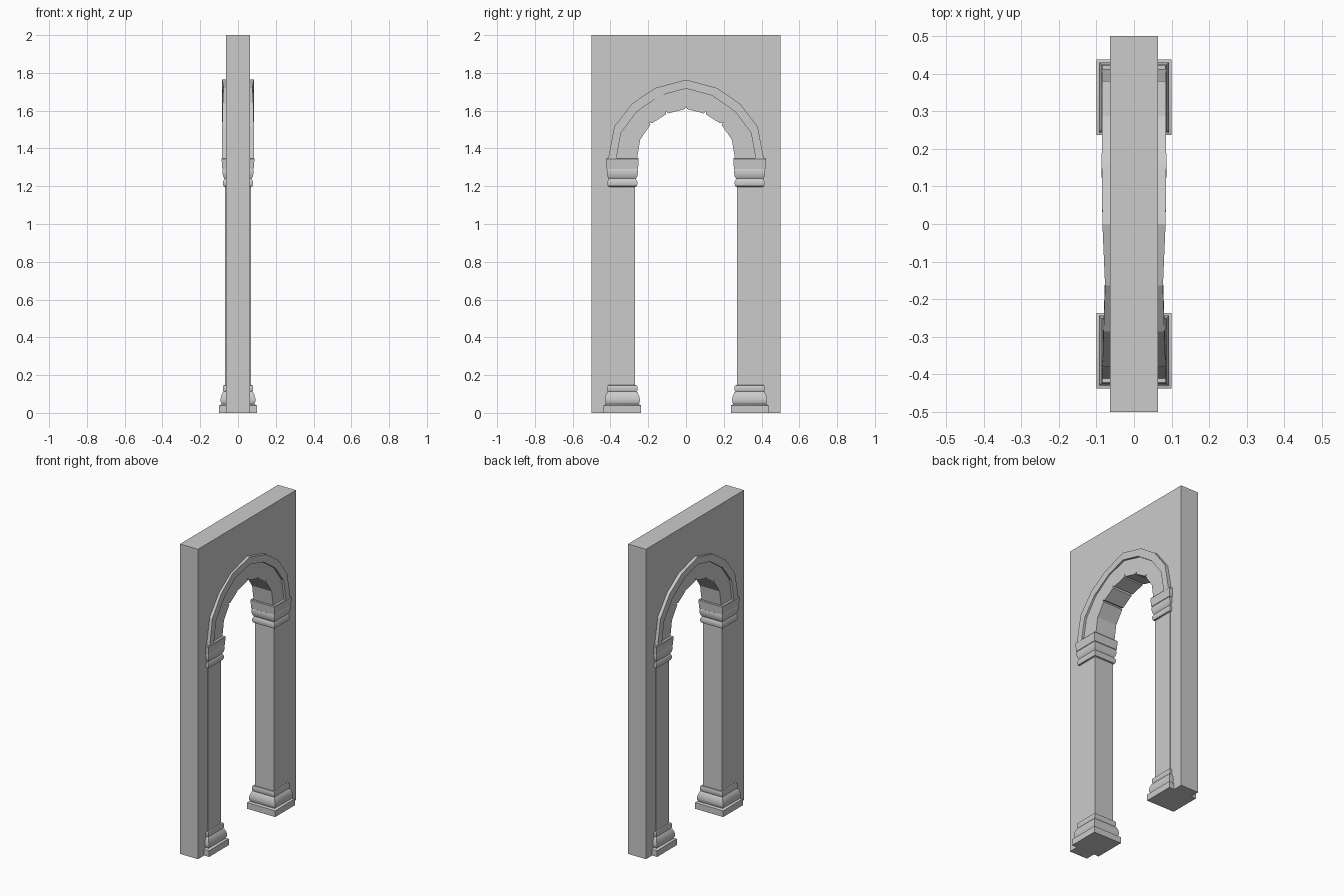
import bpy, bmesh
from mathutils import Vector

cube = bpy.data.objects.get("Cube")
if cube:
    bpy.data.objects.remove(cube, do_unlink=True)

stone = bpy.data.materials.new("grey stone")
stone.use_nodes = True
COLOUR = (0.6, 0.6, 0.6, 1)
stone.diffuse_color = COLOUR
stone.node_tree.nodes["Principled BSDF"].inputs["Base Color"].default_value = COLOUR


def finish(bm, name, smooth=False):
    bmesh.ops.recalc_face_normals(bm, faces=bm.faces)
    mesh = bpy.data.meshes.new(name)
    bm.to_mesh(mesh)
    bm.free()
    mesh.materials.append(stone)
    obj = bpy.data.objects.new(name, mesh)
    bpy.context.collection.objects.link(obj)
    if smooth:
        bpy.ops.object.select_all(action='DESELECT')
        obj.select_set(True)
        bpy.context.view_layer.objects.active = obj
        bpy.ops.object.shade_smooth_by_angle(angle=0.6)
    return obj


def loft(name, rings, smooth=False):
    """Skin rings of four points and cap both ends."""
    bm = bmesh.new()
    loops = [[bm.verts.new(p) for p in ring] for ring in rings]
    for a, b in zip(loops, loops[1:]):
        for i in range(4):
            j = (i + 1) % 4
            bm.faces.new((a[i], a[j], b[j], b[i]))
    bm.faces.new(loops[0])
    bm.faces.new(loops[-1])
    return finish(bm, name, smooth)


def square_stack(name, y, profile):
    """Square moulding from (half width, height) pairs."""
    corners = ((-1, -1), (1, -1), (1, 1), (-1, 1))
    rings = [[(h * sx, y + h * sy, z) for sx, sy in corners] for h, z in profile]
    return loft(name, rings, True)


def arch_strip(name, outer, inner, depths):
    """Band following two arch lines, with its own depth at each station."""
    rings = []
    for o, i, d in zip(outer, inner, depths):
        rings.append([(-d, *o), (d, *o), (d, *i), (-d, *i)])
    return loft(name, rings)


def full(half):
    """Mirror half an arch line, from springing to crown."""
    return [Vector((-y, z)) for y, z in half] + [Vector(p) for p in half[-2::-1]]


outer = full([(.413, 1.34), (.38, 1.515), (.286, 1.637), (.164, 1.72), (0, 1.764)])
middle = full([(.37, 1.34), (.344, 1.483), (.26, 1.595), (.138, 1.68), (0, 1.717)])
inner = full([(.26, 1.34), (.243, 1.446), (.185, 1.53), (.1, 1.584), (0, 1.61)])

# Wall slab with arched opening
wall_x, column_y = .064, .337
outline = [(-.5, 0), (-.5, 2), (.5, 2), (.5, 0), (column_y, 0), (column_y, 1.34)]
outline += [tuple(p) for p in reversed(middle)]
outline += [(-column_y, 1.34), (-column_y, 0)]
bm = bmesh.new()
face = bm.faces.new([bm.verts.new((-wall_x, y, z)) for y, z in outline])
side = bmesh.ops.extrude_face_region(bm, geom=[face])
moved = [v for v in side["geom"] if isinstance(v, bmesh.types.BMVert)]
bmesh.ops.translate(bm, verts=moved, vec=(2 * wall_x, 0, 0))
finish(bm, "wall")

# Raised outer moulding, slightly uneven in depth
arch_strip("arch_moulding", outer, middle,
           [.086, .084, .081, .077, .084, .086, .085, .085, .086])

# Inner arch stones with small open joints near the crown
ring_out, ring_in = [], []
gap, cut = .06, .14
for k, (o, i) in enumerate(zip(middle, inner)):
    if 2 <= k <= 6:
        before, after = k - 1, k + 1
        ring_out += [o.lerp(middle[before], gap), o, o.lerp(middle[after], gap)]
        ring_in += [i.lerp(inner[before], gap), i.lerp(o, cut), i.lerp(inner[after], gap)]
    else:
        ring_out.append(o)
        ring_in.append(i)
arch_strip("arch_stones", ring_out, ring_in, [.07] * len(ring_out))

# Columns with moulded bases and capitals
base = [(.1, 0), (.1, .04), (.086, .046), (.092, .058), (.093, .072), (.089, .09),
        (.081, .108), (.076, .112), (.08, .118), (.08, .14), (.077, .146), (.066, .147)]
capital = [(.066, 1.196), (.076, 1.2), (.079, 1.21), (.079, 1.225), (.074, 1.235),
           (.072, 1.24), (.079, 1.252), (.082, 1.268), (.082, 1.285), (.08, 1.29),
           (.083, 1.292), (.087, 1.345), (.084, 1.35)]
for label, y in (("front", -column_y), ("back", column_y)):
    square_stack(label + "_base", y, base)
    square_stack(label + "_shaft", y, [(.068, .13), (.068, 1.21)])
    square_stack(label + "_capital", y, capital)
